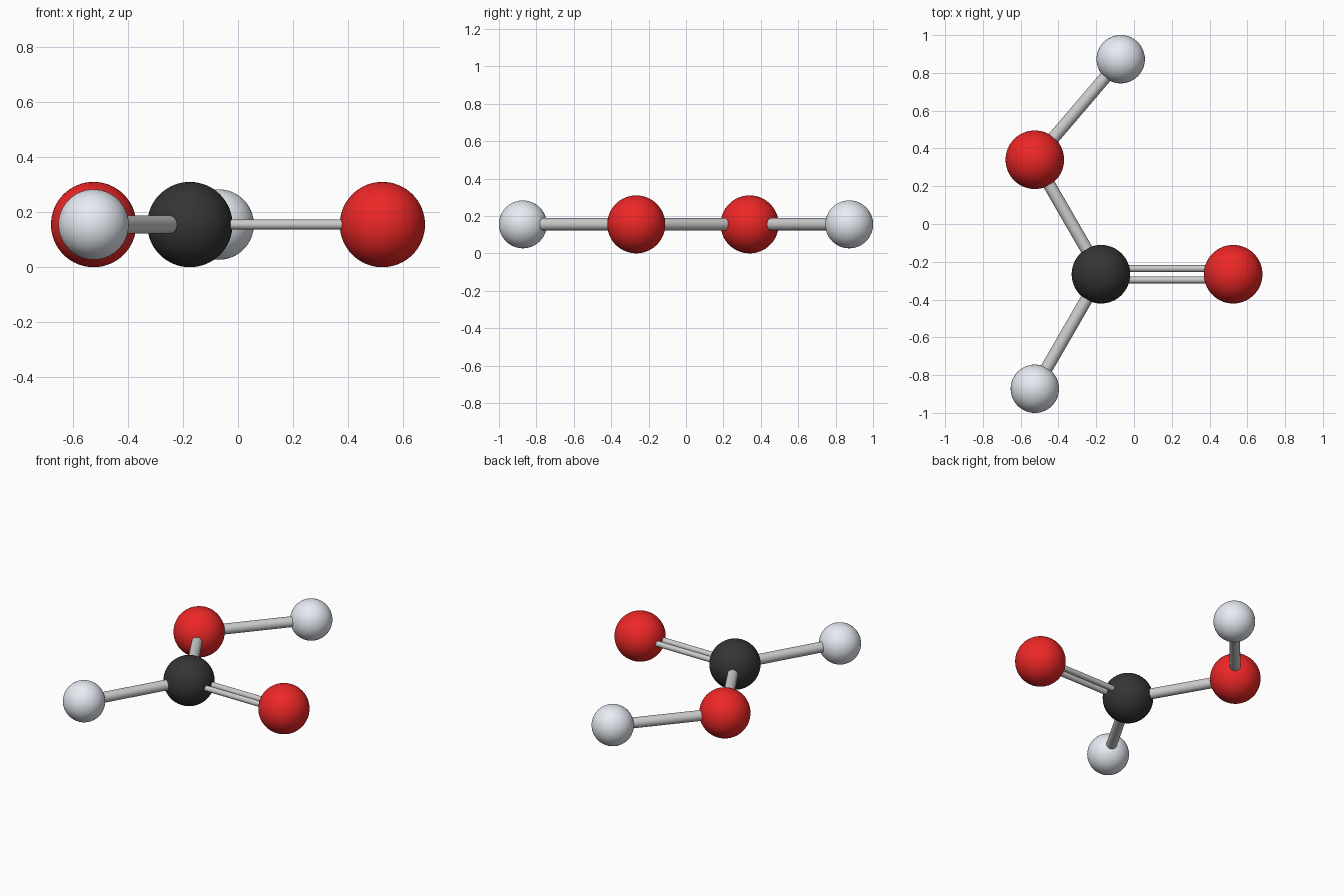
import bpy, math
from mathutils import Vector

if "Cube" in bpy.data.objects:
    bpy.data.objects.remove(bpy.data.objects["Cube"])

Z, L = 0.155, 0.70                       # plane height, bond length
R_HEAVY, R_H = 0.155, 0.128              # atom radii


def polar(deg):
    a = math.radians(deg)
    return Vector((math.cos(a), math.sin(a), 0)) * L


def material(name, rgb):
    m = bpy.data.materials.new(name)
    m.diffuse_color = (*rgb, 1)
    m.use_nodes = True
    m.node_tree.nodes["Principled BSDF"].inputs["Base Color"].default_value = m.diffuse_color
    return m


def finish(name, mat=None):
    ob = bpy.context.object
    ob.name = name
    bpy.ops.object.shade_smooth_by_angle()
    if mat:
        ob.data.materials.append(mat)


def atom(name, pos, radius, mat):
    bpy.ops.mesh.primitive_uv_sphere_add(segments=64, ring_count=32, radius=radius, location=pos)
    finish(name, mat)


def bond(name, a, b, radius=0.033, offset=0.0):
    d = b - a
    side = Vector((-d.y, d.x, 0)).normalized() * offset
    bpy.ops.mesh.primitive_cylinder_add(vertices=32, radius=radius, depth=d.length,
                                        location=(a + b) / 2 + side)
    bpy.context.object.rotation_euler = d.to_track_quat('Z', 'Y').to_euler()
    finish(name)


# Atom positions from bond angles
carbon = Vector((-0.175, -0.266, Z))
oxygen_double = carbon + polar(0)
oxygen_single = carbon + polar(120)
hydrogen_carbon = carbon + polar(240)
hydrogen_oxygen = oxygen_single + polar(49.5)

black = material("carbon_black", (0.035, 0.035, 0.035))
red = material("oxygen_red", (0.85, 0.02, 0.02))
white = material("hydrogen_white", (0.8, 0.84, 0.9))

# Atoms
atom("carbon_atom", carbon, R_HEAVY, black)
atom("double_bonded_oxygen", oxygen_double, R_HEAVY, red)
atom("single_bonded_oxygen", oxygen_single, R_HEAVY, red)
atom("hydrogen_on_carbon", hydrogen_carbon, R_H, white)
atom("hydrogen_on_oxygen", hydrogen_oxygen, R_H, white)

# Single bonds
bond("carbon_oxygen_bond", carbon, oxygen_single)
bond("carbon_hydrogen_bond", carbon, hydrogen_carbon)
bond("oxygen_hydrogen_bond", oxygen_single, hydrogen_oxygen)

# Double bond as two thin parallel rods
for label, s in (("left", 1), ("right", -1)):
    bond(f"double_bond_{label}", carbon, oxygen_double, 0.018, 0.03 * s)
